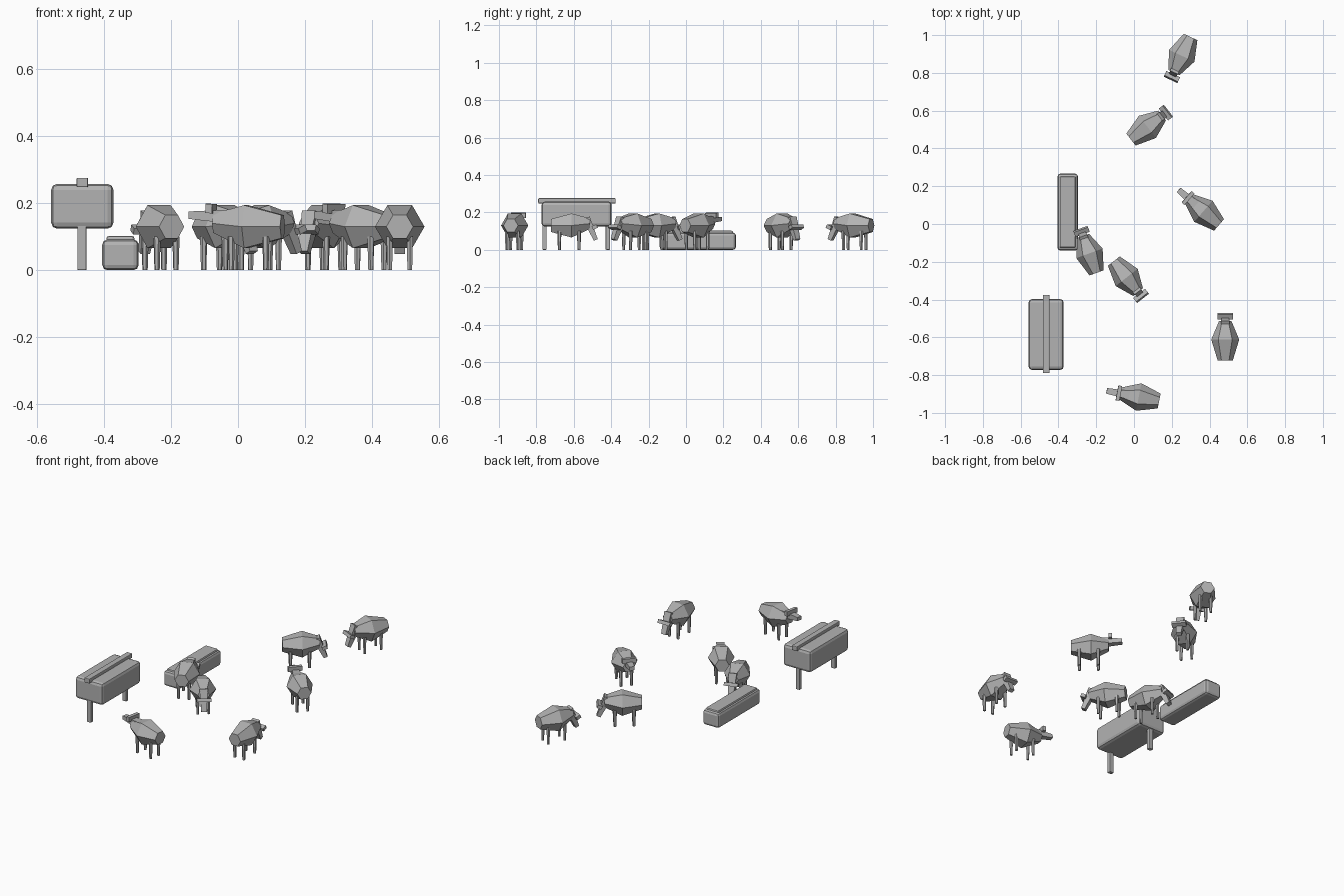
import bpy, bmesh, math
from mathutils import Matrix, Vector

cube = bpy.data.objects.get("Cube")
if cube:
    bpy.data.objects.remove(cube, do_unlink=True)

# Single flat colour
grey = bpy.data.materials.new("plain_grey")
grey.use_nodes = True
GREY = (0.45, 0.45, 0.45, 1)
grey.diffuse_color = GREY
grey.node_tree.nodes["Principled BSDF"].inputs["Base Color"].default_value = GREY


def finish(name, bm, matrix=Matrix()):
    bmesh.ops.recalc_face_normals(bm, faces=bm.faces)
    mesh = bpy.data.meshes.new(name)
    bm.to_mesh(mesh)
    bm.free()
    mesh.materials.append(grey)
    obj = bpy.data.objects.new(name, mesh)
    obj.matrix_world = matrix
    bpy.context.collection.objects.link(obj)
    return obj


def box(name, centre, size, bevel=0, matrix=Matrix()):
    bm = bmesh.new()
    bmesh.ops.create_cube(bm, size=1)
    bmesh.ops.scale(bm, vec=size, verts=bm.verts)
    if bevel:
        bmesh.ops.bevel(bm, geom=bm.edges[:], offset=bevel, segments=2,
                        profile=0.5, affect='EDGES')
    return finish(name, bm, matrix @ Matrix.Translation(centre))


def loft(name, sections, matrix=Matrix()):
    """Skin matching rings of points and cap both ends."""
    bm = bmesh.new()
    rings = [[bm.verts.new(p) for p in ring] for ring in sections]
    count = len(rings[0])
    for a, b in zip(rings, rings[1:]):
        for i in range(count):
            j = (i + 1) % count
            bm.faces.new((a[i], a[j], b[j], b[i]))
    bm.faces.new(rings[0])
    bm.faces.new(rings[-1])
    return finish(name, bm, matrix)


def hexagon(y, z, r):
    return [(r * math.cos(k * math.pi / 3), y, z + r * math.sin(k * math.pi / 3))
            for k in range(6)]


def rect(y, w, h):
    return [(sx * w / 2, y, sz * h / 2)
            for sx, sz in ((-1, -1), (1, -1), (1, 1), (-1, 1))]


def animal(index, x, y, heading, grazing):
    # Local +y is forward
    place = Matrix.Translation((x, y, 0)) @ Matrix.Rotation(
        math.radians(heading - 90), 4, 'Z')
    tag = f"sheep_{index}_"
    loft(tag + "body", [hexagon(-0.105, 0.13, 0.04), hexagon(0.005, 0.13, 0.074),
                        hexagon(0.103, 0.14, 0.033)], place)
    # Tapered head with a crossbar of ears
    if grazing:
        neck, pitch = Vector((0, 0.083, 0.17)), -66
    else:
        neck, pitch = Vector((0, 0.05, 0.16)), 2
    head = place @ Matrix.Translation(neck) @ Matrix.Rotation(math.radians(pitch), 4, 'X')
    loft(tag + "head", [rect(0, 0.046, 0.042), rect(0.128, 0.03, 0.022)], head)
    box(tag + "ears", (0, 0.063, 0.022), (0.08, 0.02, 0.028), 0, head)
    # Four slim legs
    for sx, side in ((1, "right"), (-1, "left")):
        for ly, end in ((0.045, "front"), (-0.06, "back")):
            bm = bmesh.new()
            bmesh.ops.create_cone(bm, cap_ends=True, segments=6, radius1=0.008,
                                  radius2=0.011, depth=0.1)
            finish(f"{tag}{end}_{side}_leg", bm,
                   place @ Matrix.Translation((sx * 0.03, ly, 0.05)))


# Raised feeder with ridge beam and two posts
box("feeder_box", (-0.465, -0.585, 0.191), (0.186, 0.375, 0.134), 0.018)
box("feeder_ridge", (-0.465, -0.583, 0.262), (0.035, 0.414, 0.028), 0.004)
for fy, end in ((-0.757, "front"), (-0.418, "back")):
    box("feeder_post_" + end, (-0.466, fy, 0.07), (0.028, 0.023, 0.14), 0.004)

# Low trough with a raised top slab
box("trough_body", (-0.351, 0.063, 0.046), (0.109, 0.408, 0.092), 0.016)
box("trough_top", (-0.351, 0.063, 0.089), (0.084, 0.376, 0.026), 0.007)

# The flock: x, y, heading in degrees, grazing
flock = [
    (0.483, -0.617, 90, True),
    (0.03, -0.917, 169, False),
    (0.371, 0.064, 139, False),
    (0.255, 0.895, 245, True),
    (0.067, 0.511, 37.6, True),
    (-0.234, -0.16, 110, True),
    (-0.042, -0.279, -52, True),
]
for i, sheep in enumerate(flock, 1):
    animal(i, *sheep)
